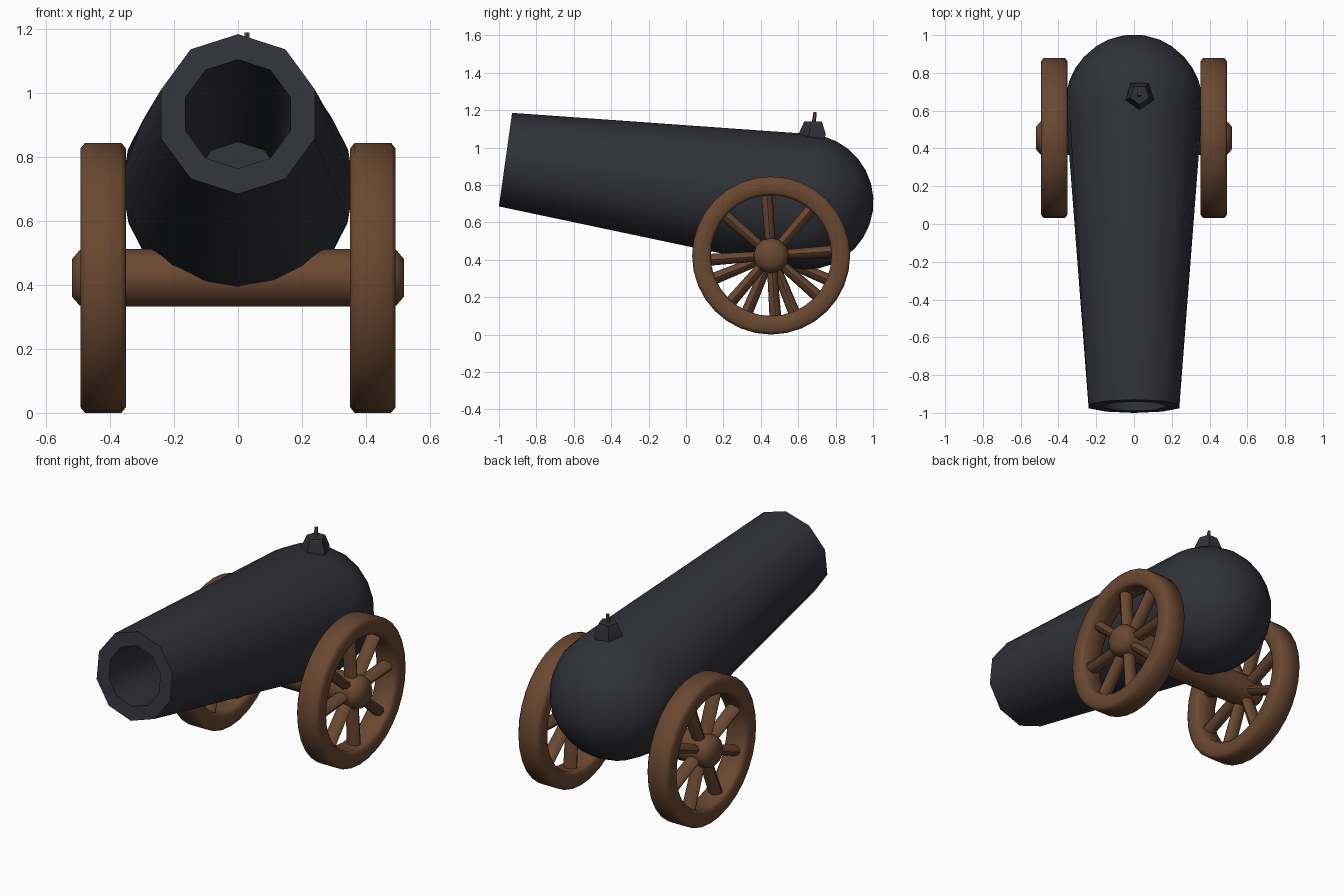
import bpy, bmesh, math
from mathutils import Vector

if "Cube" in bpy.data.objects:
    bpy.data.objects.remove(bpy.data.objects["Cube"])


def material(name, rgb):
    m = bpy.data.materials.new(name)
    m.diffuse_color = (*rgb, 1)
    m.use_nodes = True
    m.node_tree.nodes["Principled BSDF"].inputs["Base Color"].default_value = m.diffuse_color
    return m


IRON = material("dark iron", (0.031, 0.032, 0.042))
WOOD = material("brown wood", (0.145, 0.065, 0.031))


def finish(name, bm, mat, angle=40):
    bmesh.ops.recalc_face_normals(bm, faces=bm.faces)
    me = bpy.data.meshes.new(name)
    bm.to_mesh(me)
    bm.free()
    me.materials.append(mat)
    ob = bpy.data.objects.new(name, me)
    bpy.context.collection.objects.link(ob)
    bpy.ops.object.select_all(action='DESELECT')
    ob.select_set(True)
    bpy.context.view_layer.objects.active = ob
    bpy.ops.object.shade_smooth_by_angle(angle=math.radians(angle))
    return ob


def lathe(name, profile, origin, axis, side, mat, n, closed=False, turn=0, angle=40):
    """Spin (distance, radius, coarse) rings; coarse rings have half the sides."""
    o, a, s = Vector(origin), Vector(axis).normalized(), Vector(side).normalized()
    u = a.cross(s)
    bm = bmesh.new()
    rings = []
    for t, r, coarse in profile:
        ring = []
        for i in range(n):
            ang = math.tau * i / n + turn
            rr = r * math.cos(math.tau / n) if coarse and i % 2 else r
            ring.append(bm.verts.new(o + a * t + (s * math.cos(ang) + u * math.sin(ang)) * rr))
        rings.append(ring)
    pairs = list(zip(rings, rings[1:]))
    if closed:
        pairs.append((rings[-1], rings[0]))
    for p, q in pairs:
        for i in range(n):
            j = (i + 1) % n
            bm.faces.new((p[i], p[j], q[j], q[i]))
    if not closed:
        bm.faces.new(rings[0])
        bm.faces.new(rings[-1])
    return finish(name, bm, mat, angle)


# Barrel: deep bore, ten-sided muzzle, round breech
AXIS = Vector((0, 0.99, -0.139)).normalized()
UP = Vector((0, 0.139, 0.99)).normalized()
MUZZLE = (0, -0.965, 0.935)
R, T = 0.363, 1.62
profile = [(1.62, 0.14, True), (0, 0.172, True), (0, 0.2525, True)]
for k in range(9):
    a = math.radians(-4 + 94 * k / 8)
    profile.append((T + R * math.sin(a), max(R * math.cos(a), 0.004), False))
lathe("barrel", profile, MUZZLE, AXIS, UP, IRON, 20)

# Five-sided vent cap and fuse on the breech
lathe("vent_cap", [(0, 0.075, False), (0.05, 0.079, False), (0.115, 0.052, False)],
      (0.03, 0.68, 1.025), (0, 0.04, 1), (0, -1, 0), IRON, 5)
lathe("fuse", [(0, 0.011, False), (0.06, 0.009, False)],
      (0.028, 0.683, 1.13), (0, 0.12, 1), (0, -1, 0), WOOD, 6)

# Axle
WY, WZ = 0.455, 0.4225
lathe("axle", [(-0.4, 0.09, False), (0.4, 0.09, False)],
      (0, WY, WZ), (1, 0, 0), (0, 0, 1), WOOD, 16)


def spokes(name, x, offset):
    bm = bmesh.new()
    count, n = 8, 8
    for k in range(count):
        a = offset + math.tau * k / count
        d = Vector((0, math.cos(a), math.sin(a)))
        w = Vector((0, -math.sin(a), math.cos(a)))
        rings = []
        for dist, half in ((0.05, 0.026), (0.35, 0.032)):
            c = Vector((x, WY, WZ)) + d * dist
            rings.append([bm.verts.new(c + w * half * math.cos(math.tau * i / n)
                                       + Vector((0.042 * math.sin(math.tau * i / n), 0, 0)))
                          for i in range(n)])
        for i in range(n):
            j = (i + 1) % n
            bm.faces.new((rings[0][i], rings[0][j], rings[1][j], rings[1][i]))
        for ring in rings:
            bm.faces.new(ring)
    finish(name, bm, WOOD, 60)


# Wheels: bevelled rim, spokes and tapered hub on each side
h, b = 0.071, 0.014
rim = [(-h, 0.338, False), (-h, 0.405, False), (-h + b, 0.4225, False), (h - b, 0.4225, False),
       (h, 0.405, False), (h, 0.338, False), (h - b, 0.323, False), (-h + b, 0.323, False)]
for label, sx, offset in (("right", 1, 4), ("left", -1, 22)):
    centre = (sx * 0.422, WY, WZ)
    lathe(label + "_wheel_rim", rim, centre, (sx, 0, 0), (0, 0, 1), WOOD, 32, closed=True, angle=55)
    spokes(label + "_spokes", sx * 0.422, math.radians(offset))
    lathe(label + "_hub", [(-0.07, 0.09, False), (0.05, 0.095, False),
                           (0.075, 0.085, False), (0.098, 0.058, False)],
          centre, (sx, 0, 0), (0, 0, 1), WOOD, 12, angle=50)
